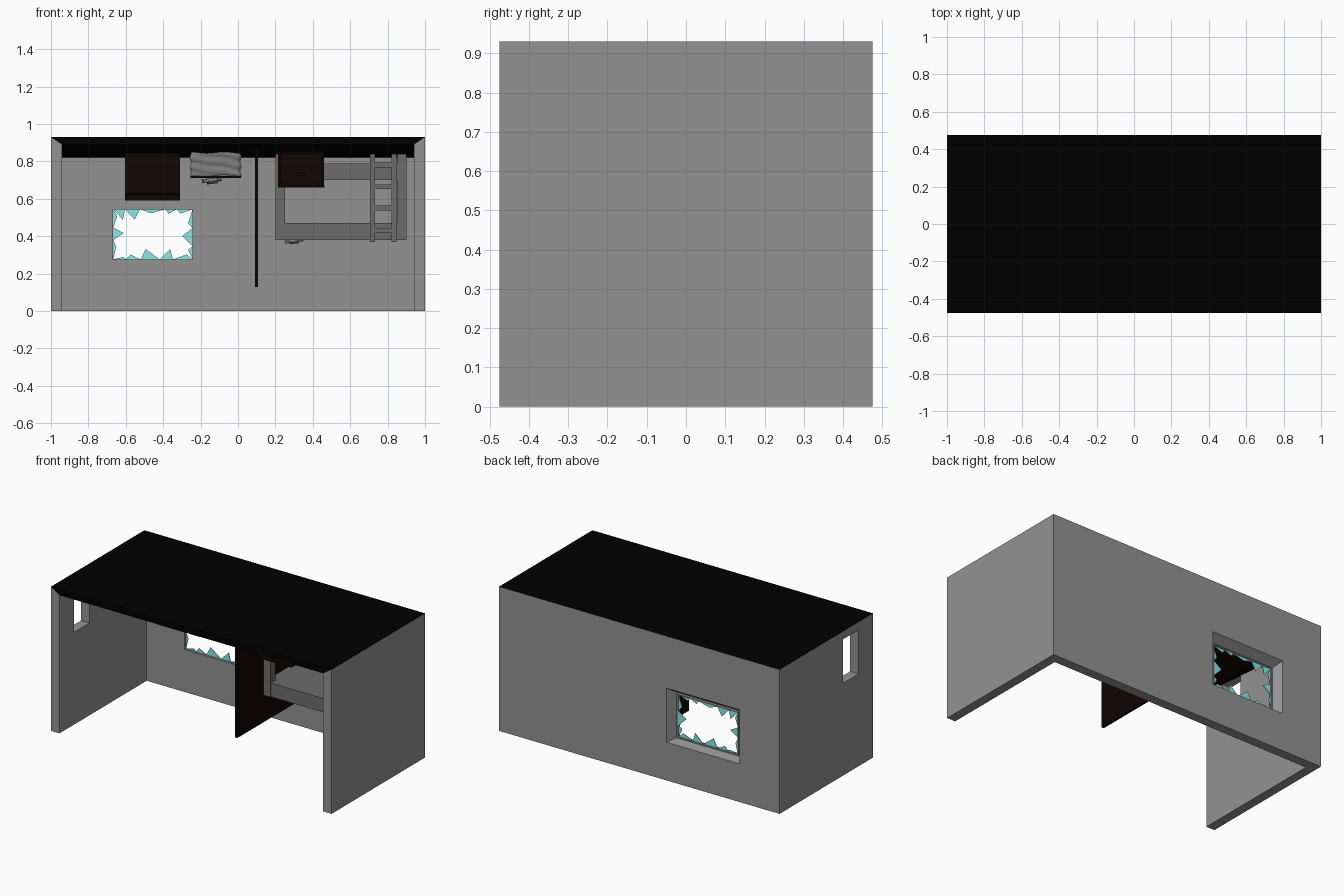
import bpy, bmesh, math, random
from mathutils import Vector

if "Cube" in bpy.data.objects:
    bpy.data.objects.remove(bpy.data.objects["Cube"])

random.seed(4)


def material(name, rgb):
    m = bpy.data.materials.new(name)
    m.diffuse_color = (*rgb, 1)
    m.use_nodes = True
    m.node_tree.nodes["Principled BSDF"].inputs["Base Color"].default_value = m.diffuse_color
    return m


BLACK = material("black_floor", (0.0, 0.0, 0.0))
BROWN = material("dark_wood", (0.006, 0.002, 0.001))
RED_BROWN = material("red_brown_wood", (0.005, 0.001, 0.001))
GLASS = material("teal_glass", (0.25, 0.8, 0.78))
WALL = material("wall_grey", (0.29, 0.29, 0.29))
STEEL = material("bed_grey", (0.15, 0.15, 0.15))
CLOTH = material("cloth_grey", (0.2, 0.2, 0.2))


def finish(name, bm, mat):
    bmesh.ops.recalc_face_normals(bm, faces=bm.faces)
    me = bpy.data.meshes.new(name)
    bm.to_mesh(me)
    bm.free()
    ob = bpy.data.objects.new(name, me)
    bpy.context.collection.objects.link(ob)
    me.materials.append(mat)
    return ob


def box(name, x, y, z, mat, inset=None):
    """Box from ranges; inset=(border, depth) recesses the front panel."""
    bm = bmesh.new()
    bmesh.ops.create_cube(bm, size=1)
    for v in bm.verts:
        v.co = [r[0] if c < 0 else r[1] for r, c in zip((x, y, z), v.co)]
    if inset:
        bm.normal_update()
        front = [f for f in bm.faces if f.normal.y < -0.9]
        bmesh.ops.inset_region(bm, faces=front, thickness=inset[0])
        for v in front[0].verts:
            v.co.y += inset[1]
    return finish(name, bm, mat)


def loft(name, loops, mat):
    """Join equal-length vertex loops into a solid."""
    bm = bmesh.new()
    rows = [[bm.verts.new(p) for p in loop] for loop in loops]
    n = len(rows[0])
    for a, b in zip(rows, rows[1:]):
        for i in range(n):
            j = (i + 1) % n
            bm.faces.new((a[i], a[j], b[j], b[i]))
    bm.faces.new(rows[0])
    bm.faces.new(rows[-1])
    return finish(name, bm, mat)


def cut(ob, cutter):
    cutter.hide_render = True
    mod = ob.modifiers.new("cut", "BOOLEAN")
    mod.object = cutter
    mod.solver = 'EXACT'
    bpy.context.view_layer.objects.active = ob
    bpy.ops.object.modifier_apply(modifier=mod.name)
    bpy.data.objects.remove(cutter)


# walls: U-shaped shell mitred into the floor slab (the room is upside down)
Y, YI, XI = 0.475, 0.413, 0.94
outer = [(-1, -Y), (-1, Y), (1, Y), (1, -Y)]
inner = [(-XI, -Y, 0.89), (-XI, YI, 0.82), (XI, YI, 0.82), (XI, -Y, 0.89)]
walls = loft("walls", [[(ox, oy, 0), (ox, oy, 0.93), (ix, iy, iz), (ix, iy, 0)]
                       for (ox, oy), (ix, iy, iz) in zip(outer, inner)], WALL)
loft("floor", [[(x, y, 0.93) for x, y in outer], inner], BLACK)


def rect(x0, x1, z0, z1, y):
    return [(x0, y, z0), (x1, y, z0), (x1, y, z1), (x0, y, z1)]


# tapered window opening and side doorway
wx, wz, t = (-0.675, -0.235), (0.268, 0.552), 0.008
cut(walls, loft("window_cutter", [rect(*wx, *wz, YI - 0.0005),
                                  rect(-0.714, -0.193, 0.246, 0.595, Y + 0.0005)], WALL))
cut(walls, box("door_cutter", (-1.1, -0.9), (-0.33, -0.17), (0.595, 0.878), WALL))

# thin window frame
for i, s in enumerate((1, -1)):
    box("window_frame_side", sorted((wx[i], wx[i] + s * t)), (0.408, 0.43), wz, WALL)
    box("window_frame_rail", wx, (0.408, 0.43), sorted((wz[i], wz[i] + s * t)), WALL)

# broken glass: irregular splinters around the opening
bm = bmesh.new()
corners = [Vector(p) for p in rect(wx[0] + t, wx[1] - t, wz[0] + t, wz[1] - t, 0.422)]
inwards = [(0, 0, 1), (-1, 0, 0), (0, 0, -1), (1, 0, 0)]
for i, inward in enumerate(inwards):
    a, b = corners[i], corners[(i + 1) % 4]
    n = 5 if i % 2 == 0 else 3
    cuts = [0] + [(k + random.uniform(-0.35, 0.35)) / n for k in range(1, n)] + [1]
    for k in range(n):
        p, q = a.lerp(b, cuts[k]), a.lerp(b, cuts[k + 1])
        depth = random.uniform(0.012, 0.03)
        if random.random() < 0.3:
            depth = 0.055
        tip = p.lerp(q, random.uniform(0.15, 0.85)) + Vector(inward) * depth
        bm.faces.new([bm.verts.new(v) for v in (p, q, tip)])
shards = finish("glass_shards", bm, GLASS)
shards.modifiers.new("thickness", "SOLIDIFY").thickness = 0.004

# partition
box("partition", (0.092, 0.108), (-0.16, YI), (0.13, 0.86), RED_BROWN)

# desk cabinet above the window
box("cabinet_body", (-0.605, -0.31), (0.06, 0.41), (0.63, 0.845), BROWN)
box("cabinet_top", (-0.605, -0.31), (0.05, 0.41), (0.59, 0.63), BROWN, (0.012, 0.006))

# small chest in front of the bunk
box("chest", (0.215, 0.46), (-0.11, -0.03), (0.672, 0.855), BROWN, (0.02, 0.01))
box("chest_top", (0.213, 0.462), (-0.115, -0.03), (0.66, 0.672), BROWN)
box("chest_handle", (0.315, 0.36), (-0.11, -0.095), (0.725, 0.74), BROWN)

# bunk bed
for x in (0.20, 0.85):
    for y in (-0.026, 0.36):
        box("bunk_post", (x, x + 0.05), (y, y + 0.05), (0.38, 0.84), STEEL)
for z in (0.38, 0.70):
    box("bunk_bed", (0.205, 0.895), (-0.022, 0.405), (z + 0.001, z + 0.09), STEEL)


def pillow(name, loc, size, rot):
    bm = bmesh.new()
    bmesh.ops.create_cube(bm, size=1)
    bmesh.ops.bevel(bm, geom=bm.edges[:], offset=0.25, segments=2, affect='EDGES')
    for v in bm.verts:
        v.co = Vector([c * s for c, s in zip(v.co, size)])
    ob = finish(name, bm, CLOTH)
    ob.data.shade_smooth()
    ob.location = loc
    ob.rotation_euler = rot


pillow("bunk_pillow", (0.30, 0.19, 0.375), (0.10, 0.25, 0.03), (0, -0.12, 0))
pillow("bed_pillow", (-0.14, 0.32, 0.70), (0.10, 0.13, 0.04), (0, -0.1, 0.1))

# ladder
for x in (0.705, 0.82):
    box("ladder_rail", (x, x + 0.027), (-0.06, -0.03), (0.37, 0.84), STEEL)
for z in (0.43, 0.552, 0.665, 0.78):
    box("ladder_rung", (0.71, 0.84), (-0.055, -0.033), (z - 0.013, z + 0.013), STEEL)

# single bed with a gently rippled blanket
box("bed_board", (-0.255, 0.015), (-0.09, 0.40), (0.712, 0.722), BROWN)
bm = bmesh.new()
bmesh.ops.create_cube(bm, size=1)
bmesh.ops.subdivide_edges(bm, edges=bm.edges[:], cuts=11, use_grid_fill=True)
for v in bm.verts:
    x, y, z = v.co
    wave = math.sin(z * 16 + x * 5)
    v.co = (-0.12 + x * (0.27 + 0.008 * wave),
            0.155 + y * (0.48 + 0.008 * wave),
            0.785 + z * 0.125 + 0.004 * math.sin(x * 9))
blanket = finish("blanket", bm, CLOTH)
blanket.data.shade_smooth()
